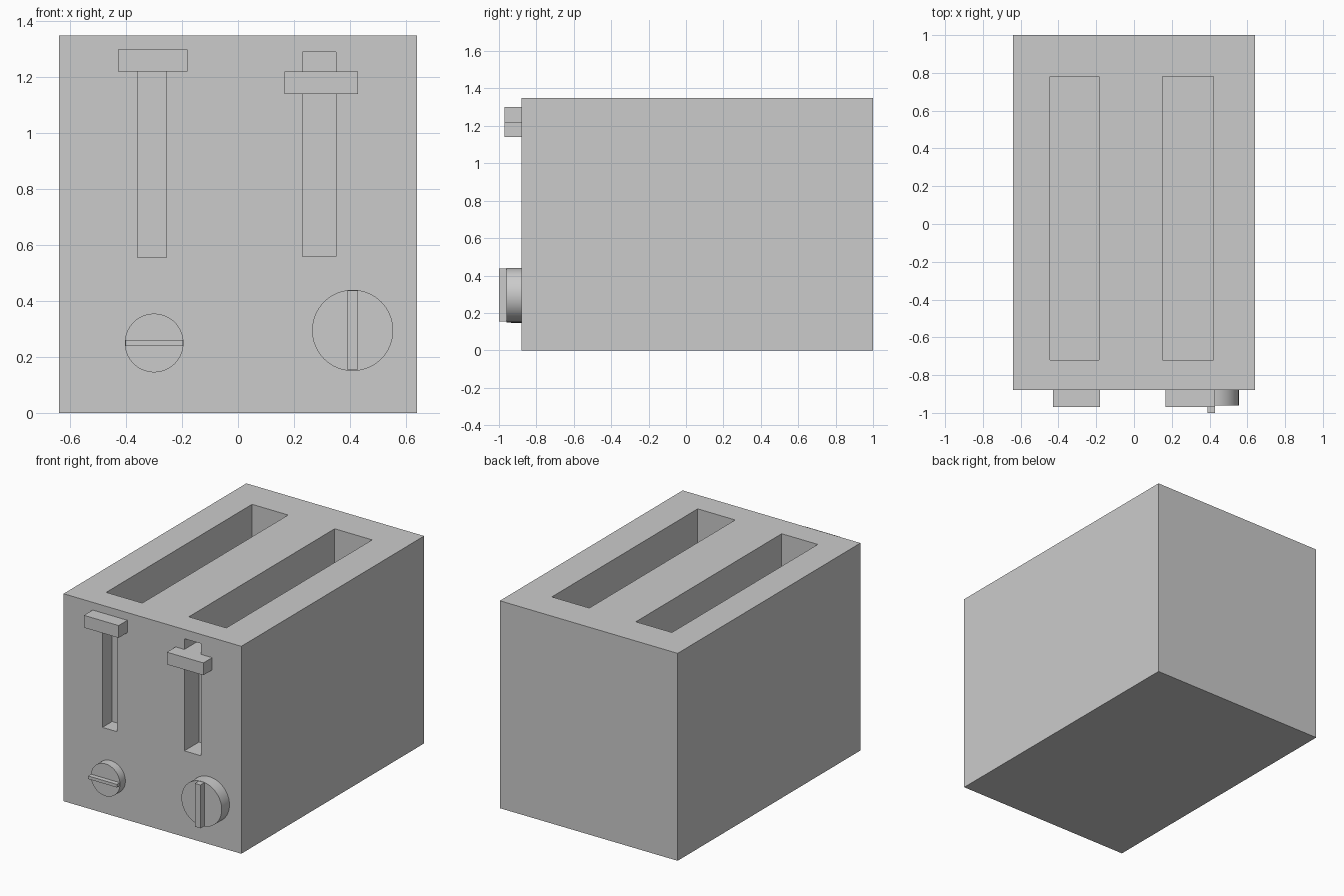
import bpy, math

if "Cube" in bpy.data.objects:
    bpy.data.objects.remove(bpy.data.objects["Cube"], do_unlink=True)

# One grey finish for everything
grey = bpy.data.materials.new("plain grey")
grey.use_nodes = True
COLOUR = (0.6, 0.6, 0.6, 1)
grey.diffuse_color = COLOUR
grey.node_tree.nodes["Principled BSDF"].inputs["Base Color"].default_value = COLOUR


def box(name, x, y, z):
    """Box from (min, max) pairs on each axis."""
    bpy.ops.mesh.primitive_cube_add(size=1, location=[sum(p) / 2 for p in (x, y, z)])
    ob = bpy.context.object
    ob.name = name
    ob.scale = [p[1] - p[0] for p in (x, y, z)]
    bpy.ops.object.transform_apply(location=False, rotation=False, scale=True)
    ob.data.materials.append(grey)
    return ob


def knob(name, x, z, radius, front):
    """Round dial standing out from the front panel."""
    depth = FRONT + 0.01 - front
    bpy.ops.mesh.primitive_cylinder_add(vertices=64, radius=radius, depth=depth,
                                        location=(x, front + depth / 2, z),
                                        rotation=(math.pi / 2, 0, 0))
    ob = bpy.context.object
    ob.name = name
    ob.data.materials.append(grey)
    bpy.ops.object.shade_smooth_by_angle(angle=math.radians(30))


FRONT = -0.88

# Body with bread slots and lever tracks cut out
body = box("body", (-0.64, 0.64), (FRONT, 1.0), (0, 1.35))
cutters = [
    box("bread_slot_cutter", (-0.445, -0.185), (-0.72, 0.78), (0.3, 1.45)),
    box("bread_slot_cutter", (0.15, 0.42), (-0.72, 0.78), (0.3, 1.45)),
    box("track_cutter", (-0.36, -0.255), (-1.0, FRONT + 0.10), (0.555, 1.225)),
    box("track_cutter", (0.23, 0.35), (-1.0, FRONT + 0.15), (0.56, 1.29)),
]
for cutter in cutters:
    mod = body.modifiers.new("cut", 'BOOLEAN')
    mod.operation = 'DIFFERENCE'
    mod.solver = 'EXACT'
    mod.object = cutter
    bpy.context.view_layer.objects.active = body
    bpy.ops.object.modifier_apply(modifier=mod.name)
for cutter in cutters:
    bpy.data.objects.remove(cutter, do_unlink=True)

# Levers, with a stem reaching into the open track
box("right_lever", (-0.43, -0.18), (-0.97, FRONT), (1.22, 1.30))
box("left_lever", (0.167, 0.43), (-0.97, FRONT), (1.14, 1.22))
box("left_lever_stem", (0.23, 0.35), (FRONT, FRONT + 0.15), (1.14, 1.22))

# Dials and their grip ribs
knob("right_dial", -0.30, 0.25, 0.105, -0.935)
box("right_dial_rib", (-0.403, -0.197), (-0.965, -0.93), (0.24, 0.26))
knob("left_dial", 0.41, 0.295, 0.145, -0.96)
box("left_dial_rib", (0.39, 0.43), (-1.0, -0.95), (0.155, 0.437))
